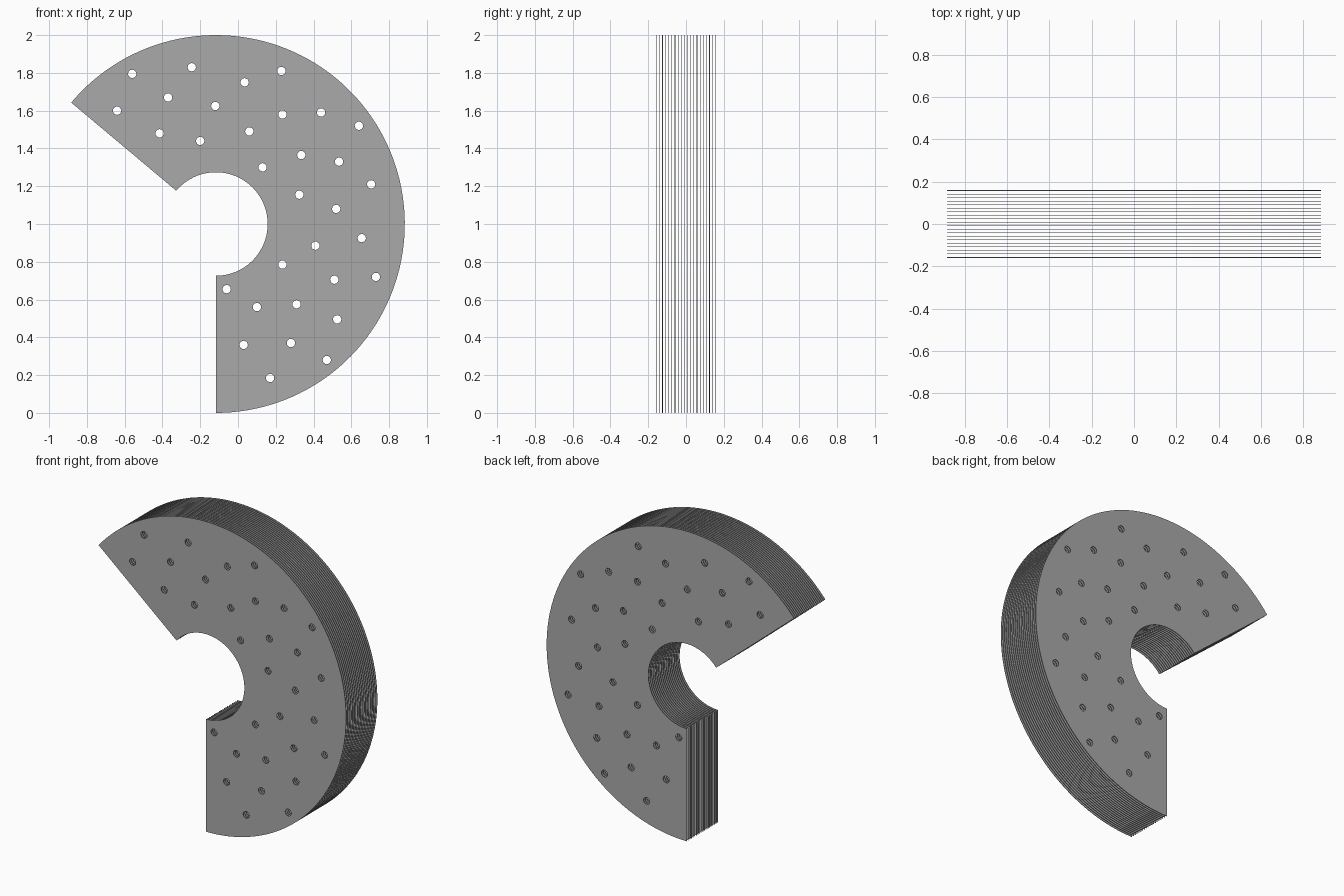
import bpy
import bmesh
from math import cos, sin, radians, tau
from mathutils import Matrix

default_cube = bpy.data.objects.get("Cube")
if default_cube:
    bpy.data.objects.remove(default_cube, do_unlink=True)

# Main dimensions
CENTRE_X, CENTRE_Z = -0.117, 1.0
OUTER, INNER = 1.0, 0.274
START, END = radians(-90), radians(140)
HOLE_RADIUS = 0.022
LAYERS, PITCH, THICKNESS = 20, 0.0166, 0.0033

# Hole centres (x, z)
HOLES = [
    (-.56, 1.795), (-.245, 1.83), (.035, 1.75), (.23, 1.81),
    (-.64, 1.6), (-.37, 1.67), (-.12, 1.625), (.235, 1.58),
    (.44, 1.59), (.64, 1.52), (-.415, 1.48), (-.2, 1.44),
    (.06, 1.49), (.335, 1.365), (.535, 1.33), (.705, 1.21),
    (.13, 1.3), (.325, 1.155), (.52, 1.08), (.655, .925),
    (.41, .885), (.235, .785), (.51, .705), (.73, .72),
    (-.06, .655), (.1, .56), (.31, .575), (.525, .495),
    (.03, .36), (.28, .37), (.47, .28), (.17, .185),
]


def arc(x, z, radius, start, end, steps):
    """Points along an arc, both ends included."""
    angles = [start + (end - start) * i / steps for i in range(steps + 1)]
    return [(x + radius * cos(a), z + radius * sin(a)) for a in angles]


def add_loop(curve, points):
    """Add a closed straight-sided outline to a flat curve."""
    spline = curve.splines.new('POLY')
    spline.points.add(len(points) - 1)
    for target, (x, z) in zip(spline.points, points):
        target.co = (x, z, 0, 1)
    spline.use_cyclic_u = True


def make_material(name, colour):
    material = bpy.data.materials.new(name)
    material.use_nodes = True
    material.diffuse_color = colour
    shader = material.node_tree.nodes["Principled BSDF"]
    shader.inputs["Base Color"].default_value = colour
    return material


# Ring sector outline with round holes, filled and extruded
profile = bpy.data.curves.new("plate_profile", 'CURVE')
profile.dimensions = '2D'
profile.fill_mode = 'BOTH'
profile.extrude = THICKNESS / 2
outer_edge = arc(CENTRE_X, CENTRE_Z, OUTER, START, END, 96)
inner_edge = arc(CENTRE_X, CENTRE_Z, INNER, END, START, 48)
add_loop(profile, outer_edge + inner_edge)
for x, z in HOLES:
    add_loop(profile, arc(x, z, HOLE_RADIUS, 0, tau, 16)[:-1])

# Turn the profile into one upright plate mesh
helper = bpy.data.objects.new("plate_profile", profile)
bpy.context.scene.collection.objects.link(helper)
bpy.context.view_layer.update()
evaluated = helper.evaluated_get(bpy.context.evaluated_depsgraph_get())
mesh = bpy.data.meshes.new_from_object(evaluated)
bpy.data.objects.remove(helper, do_unlink=True)

bm = bmesh.new()
bm.from_mesh(mesh)
bmesh.ops.remove_doubles(bm, verts=bm.verts, dist=0.0001)
bmesh.ops.recalc_face_normals(bm, faces=bm.faces)
upright = Matrix.Rotation(radians(90), 4, 'X')
first_layer = Matrix.Translation((0, -PITCH * (LAYERS - 1) / 2, 0))
bmesh.ops.transform(bm, matrix=first_layer @ upright, verts=bm.verts)
bm.to_mesh(mesh)
bm.free()

mesh.materials.clear()
mesh.materials.append(make_material("plate_grey", (0.4, 0.4, 0.4, 1)))

# Stack of evenly spaced plates
plates = bpy.data.objects.new("perforated_plate_stack", mesh)
bpy.context.scene.collection.objects.link(plates)
bpy.ops.object.select_all(action='DESELECT')
plates.select_set(True)
bpy.context.view_layer.objects.active = plates
bpy.ops.object.shade_smooth_by_angle(angle=radians(30))

stack = plates.modifiers.new("layers", 'ARRAY')
stack.count = LAYERS
stack.use_relative_offset = False
stack.use_constant_offset = True
stack.constant_offset_displace = (0, PITCH, 0)
